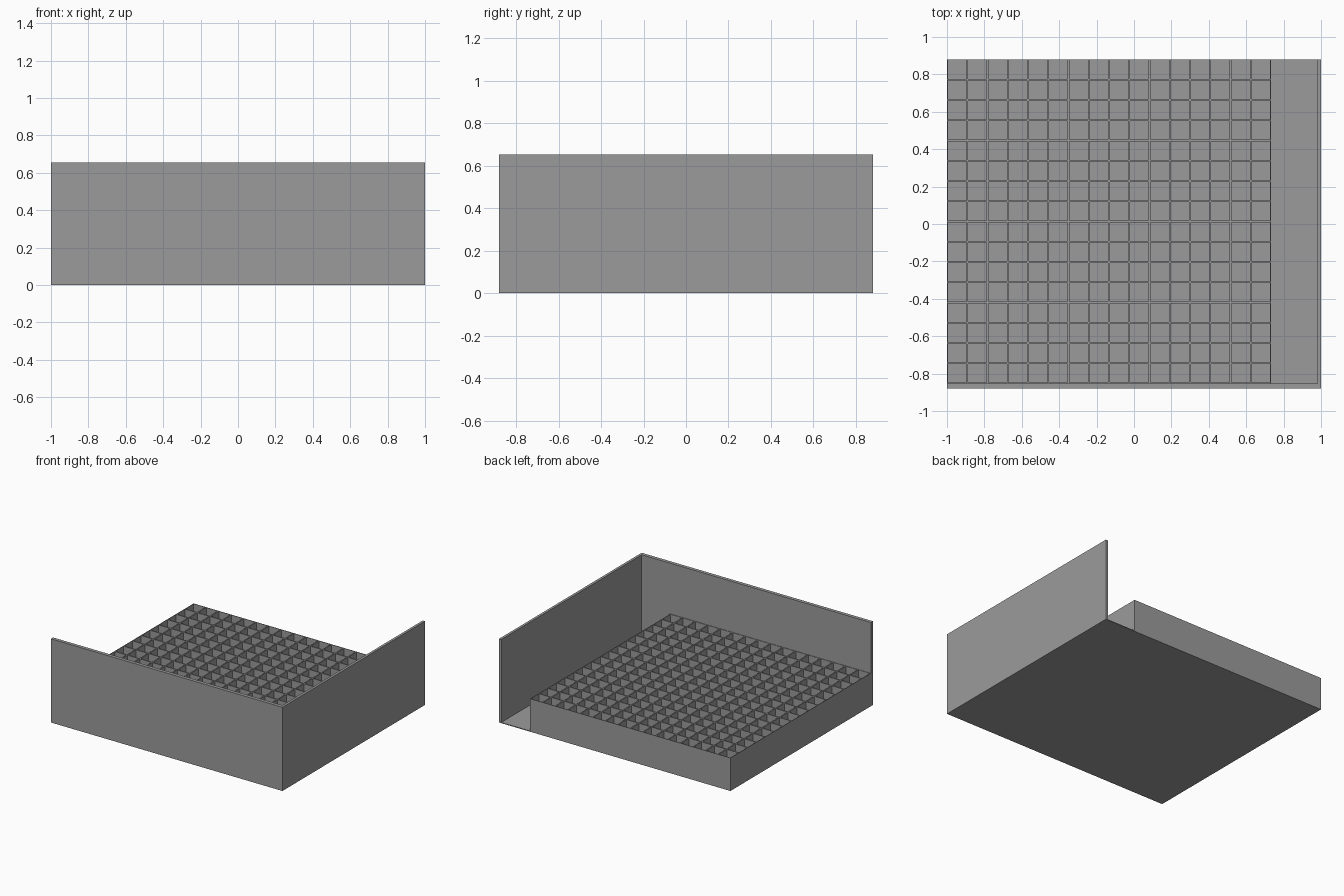
import bpy, bmesh
from mathutils import Matrix, Vector

if "Cube" in bpy.data.objects:
    bpy.data.objects.remove(bpy.data.objects["Cube"])

grey = bpy.data.materials.new("plain grey")
grey.diffuse_color = (0.33, 0.33, 0.33, 1)
grey.use_nodes = True
grey.node_tree.nodes["Principled BSDF"].inputs["Base Color"].default_value = grey.diffuse_color

X, Y = 1.0, 0.88          # half length and half depth
HEIGHT = 0.654            # tall walls
BED = 0.258               # top of the cell lattice
FLOOR = 0.006
FRONT, SIDE = 0.027, 0.02 # wall thicknesses
CELLS, PITCH, WALL = 16, 0.1083, 0.009


def finish(bm, name):
    bmesh.ops.recalc_face_normals(bm, faces=bm.faces[:])
    mesh = bpy.data.meshes.new(name)
    bm.to_mesh(mesh)
    bm.free()
    mesh.materials.append(grey)
    obj = bpy.data.objects.new(name, mesh)
    bpy.context.collection.objects.link(obj)


def box(name, lo, hi):
    lo, hi = Vector(lo), Vector(hi)
    bm = bmesh.new()
    bmesh.ops.create_cube(bm, size=1, matrix=Matrix.Translation((lo + hi) / 2)
                          @ Matrix.Diagonal((*(hi - lo), 1)))
    finish(bm, name)


# Base plate and the two tall walls
box("floor_plate", (-X, -Y, 0), (X, Y, FLOOR))
box("front_wall", (-X, -Y, 0), (X, -Y + FRONT, HEIGHT))
box("right_wall", (X - SIDE, -Y + FRONT, 0), (X, Y, HEIGHT))

# Lattice of open square cells, filling the back left corner
size = CELLS * PITCH
bm = bmesh.new()
bmesh.ops.create_grid(bm, x_segments=CELLS, y_segments=CELLS, size=size / 2,
                      matrix=Matrix.Translation((-X + size / 2, Y - size / 2, BED)))
cells = bm.faces[:]
rim = [e for e in bm.edges if e.is_boundary]
drop = Vector((0, 0, FLOOR - BED))

# Outer skirt
skirt = bmesh.ops.extrude_edge_only(bm, edges=rim)["geom"]
bmesh.ops.translate(bm, vec=drop, verts=[v for v in skirt if isinstance(v, bmesh.types.BMVert)])

# Cell openings, sunk down to the floor plate
bmesh.ops.inset_individual(bm, faces=cells, thickness=WALL / 2, use_even_offset=True)
sunk = bmesh.ops.extrude_discrete_faces(bm, faces=cells)["faces"]
bmesh.ops.translate(bm, vec=drop, verts=list({v for f in sunk for v in f.verts}))
bmesh.ops.delete(bm, geom=sunk, context='FACES_ONLY')
finish(bm, "cell_lattice")
